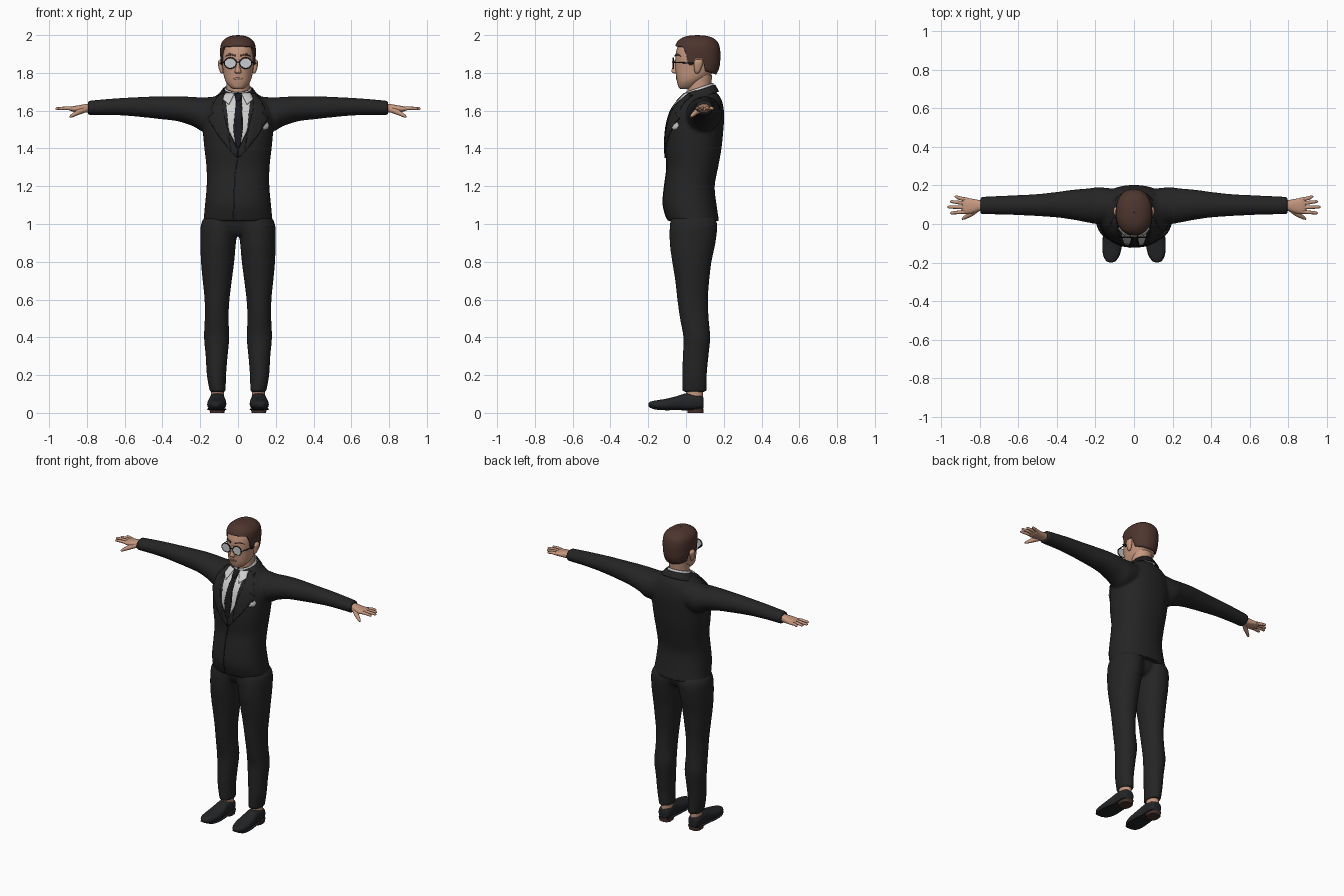
import bpy, bmesh, math
from mathutils import Vector
from mathutils.bvhtree import BVHTree

if "Cube" in bpy.data.objects:
    bpy.data.objects.remove(bpy.data.objects["Cube"])


def material(name, r, g, b):
    m = bpy.data.materials.new(name)
    m.use_nodes = True
    m.diffuse_color = (r, g, b, 1)
    m.node_tree.nodes["Principled BSDF"].inputs["Base Color"].default_value = (r, g, b, 1)
    return m


SUIT = material("suit_black", .018, .018, .018)
TIE = material("tie_black", .010, .010, .011)
SHIRT = material("shirt_white", .62, .62, .62)
SKIN = material("skin", .56, .31, .21)
LIPS = material("lips", .40, .20, .15)
HAIR = material("hair_brown", .075, .035, .027)
FRAME = material("frame_black", .012, .012, .012)
LENS = material("lens_grey", .58, .60, .62)
SHOE = material("shoe_leather", .017, .018, .020)
SOLE = material("sole_brown", .065, .032, .025)


def skin(bm, rings, closed=True, caps=True):
    """Bridge consecutive rings of points with quads."""
    rows = [[bm.verts.new(p) for p in ring] for ring in rings]
    n = len(rows[0])
    for low, high in zip(rows, rows[1:]):
        for i in range(n if closed else n - 1):
            k = (i + 1) % n
            bm.faces.new((low[i], low[k], high[k], high[i]))
    if caps:
        bm.faces.new(rows[0][::-1])
        bm.faces.new(rows[-1])


def smooth(table, steps=4):
    """Catmull-Rom interpolation of rows of numbers."""
    out = []
    for i in range(len(table) - 1):
        a, b, c, d = (table[max(0, min(len(table) - 1, i + k))] for k in (-1, 0, 1, 2))
        for s in range(steps):
            t = s / steps
            out.append(tuple(q + t * (r - p) / 2 + t * t * (p - 2.5 * q + 2 * r - w / 2)
                             + t ** 3 * (1.5 * (q - r) + (w - p) / 2)
                             for p, q, r, w in zip(a, b, c, d)))
    return out + [tuple(table[-1])]


def interp(table, x):
    for a, b in zip(table, table[1:]):
        if x <= b[0]:
            t = max(0, (x - a[0]) / (b[0] - a[0]))
            return [p + t * (q - p) for p, q in zip(a, b)]
    return list(table[-1])


def oval(angle, power):
    c, s = math.cos(angle), math.sin(angle)
    return (math.copysign(abs(c) ** (2 / power), c), math.copysign(abs(s) ** (2 / power), s))


def loft(bm, table, axis="z", n=40, power=2, flip=1, steps=4):
    """Rows are: position on axis, two centre values, two radii."""
    rings = []
    for t, a, b, ra, rb in smooth(table, steps):
        ring = []
        for i in range(n):
            u, v = oval(i * math.tau / n, power)
            p, q = a + u * ra, b + v * rb
            co = {"x": (t, p, q), "y": (p, t, q), "z": (p, q, t)}[axis]
            ring.append(Vector((co[0] * flip, co[1], co[2])))
        rings.append(ring)
    skin(bm, rings)


def tube(bm, path, radii, n=12):
    path = [Vector(p) for p in path]
    rings = []
    for i, p in enumerate(path):
        d = path[min(i + 1, len(path) - 1)] - path[max(i - 1, 0)]
        q = d.to_track_quat("Z", "Y")
        r = radii[min(i, len(radii) - 1)]
        rings.append([p + q @ Vector((r * math.cos(k * math.tau / n), r * math.sin(k * math.tau / n), 0))
                      for k in range(n)])
    skin(bm, rings)


def finish(name, bm, mat, mirror=False, thick=0, offset=0, closed=True, remesh=0):
    if closed:
        bmesh.ops.recalc_face_normals(bm, faces=bm.faces)
    mesh = bpy.data.meshes.new(name)
    bm.to_mesh(mesh)
    bm.free()
    obj = bpy.data.objects.new(name, mesh)
    bpy.context.scene.collection.objects.link(obj)
    if remesh:
        # Fuse overlapping volumes into one skin
        m = obj.modifiers.new("fuse", "REMESH")
        m.mode = "VOXEL"
        m.voxel_size = remesh
        s = obj.modifiers.new("soften", "SMOOTH")
        s.iterations = 4
        deps = bpy.context.evaluated_depsgraph_get()
        mesh = bpy.data.meshes.new_from_object(obj.evaluated_get(deps))
        obj.modifiers.clear()
        obj.data = mesh
    mesh.materials.clear()
    mesh.materials.append(mat)
    mesh.shade_smooth()
    mesh.set_sharp_from_angle(angle=math.radians(50))
    if thick:
        m = obj.modifiers.new("thickness", "SOLIDIFY")
        m.thickness, m.offset = thick, offset
    if mirror:
        obj.modifiers.new("mirror", "MIRROR").use_mirror_merge = False
    return obj


def tree_of(obj):
    return BVHTree.FromPolygons([v.co for v in obj.data.vertices],
                                [p.vertices for p in obj.data.polygons])


def plate(name, outline, tree, lift, mat, mirror=False, thick=.006, step=.015):
    """Thin panel with an x-z outline, draped on the front of a body."""
    bm = bmesh.new()
    bm.faces.new([bm.verts.new((x, 0, z)) for x, z in outline])
    bmesh.ops.triangulate(bm, faces=bm.faces)
    for axis in (0, 2):
        values = [p[axis // 2] for p in outline]
        for k in range(math.ceil(min(values) / step), math.ceil(max(values) / step)):
            co, no = Vector(), Vector()
            co[axis], no[axis] = k * step, 1
            bmesh.ops.bisect_plane(bm, geom=bm.verts[:] + bm.edges[:] + bm.faces[:],
                                   plane_co=co, plane_no=no)
    for v in bm.verts:
        hit = tree.ray_cast(Vector((v.co.x, -1, v.co.z)), Vector((0, 1, 0)))[0]
        v.co.y = (hit.y if hit else .05) - lift
    return finish(name, bm, mat, mirror, thick)


# Jacket body and sleeves
bm = bmesh.new()
torso = [(1.015, .183, -.097, .175), (1.1, .175, -.122, .162), (1.2, .166, -.115, .152),
         (1.3, .167, -.102, .17), (1.4, .178, -.108, .188), (1.5, .187, -.102, .198),
         (1.57, .188, -.087, .202), (1.62, .175, -.064, .198), (1.66, .14, -.03, .187),
         (1.69, .102, 0, .168), (1.71, .072, .02, .145)]
loft(bm, [(z, 0, (f + b) / 2, w, (b - f) / 2) for z, w, f, b in torso], power=2.25)
sleeve = [(.08, .1, 1.595, .08, .085), (.18, .095, 1.58, .095, .09), (.24, .096, 1.596, .088, .077),
          (.32, .1, 1.61, .077, .066), (.4, .1, 1.615, .066, .061), (.5, .098, 1.619, .057, .054),
          (.6, .098, 1.621, .052, .047), (.7, .097, 1.619, .048, .042), (.795, .096, 1.614, .045, .038)]
for side in (-1, 1):
    loft(bm, sleeve, "x", flip=side)
jacket = finish("jacket", bm, SUIT, remesh=.009)
chest = tree_of(jacket)

# Trousers
bm = bmesh.new()
leg = [(1.05, .085, .035, .08, .105), (1, .097, .04, .099, .125), (.9, .105, .035, .094, .121),
       (.8, .108, .031, .088, .104), (.7, .11, .033, .077, .09), (.6, .111, .035, .066, .081),
       (.5, .113, .044, .063, .076), (.4, .113, .057, .067, .071), (.3, .113, .051, .058, .068),
       (.2, .114, .045, .051, .065), (.11, .107, .045, .042, .063)]
for side in (-1, 1):
    loft(bm, leg, flip=side)
loft(bm, [(.94, 0, .035, .06, .07), (.97, 0, .037, .12, .095), (1.04, 0, .037, .16, .115)])
finish("trousers", bm, SUIT, remesh=.009)

# Shirt front, tie, lapels and front closure
plate("shirt_front", [(-.07, 1.69), (.07, 1.69), (.082, 1.62), (.052, 1.5), (0, 1.4),
                      (-.052, 1.5), (-.082, 1.62)], chest, .002, SHIRT)
plate("tie", [(-.017, 1.69), (.017, 1.69), (.011, 1.65), (.025, 1.5), (.014, 1.42), (0, 1.4),
              (-.014, 1.42), (-.025, 1.5), (-.011, 1.65)], chest, .007, TIE)
plate("tie_knot", [(-.02, 1.692), (.02, 1.692), (.011, 1.652), (-.011, 1.652)], chest, .012, TIE)
plate("collar_wings", [(.018, 1.692), (.066, 1.695), (.08, 1.66), (.048, 1.632)],
      chest, .009, SHIRT, True)
plate("lapels", [(.072, 1.692), (.084, 1.62), (.054, 1.5), (.002, 1.395), (.002, 1.35), (.04, 1.385),
                 (.105, 1.47), (.16, 1.56), (.128, 1.585), (.142, 1.61), (.105, 1.68)],
      chest, .005, SUIT, True, .008)
plate("front_seam", [(-.002, 1.36), (.003, 1.36), (-.016, 1.25), (-.021, 1.03), (-.026, 1.03),
                     (-.021, 1.25)], chest, .001, FRAME, thick=.004)
plate("pocket_square", [(.125, 1.515), (.135, 1.532), (.145, 1.528), (.155, 1.54), (.164, 1.522),
                        (.156, 1.502), (.137, 1.5)], chest, .006, SHIRT)


# Collars: bands around the neck, higher at the back
def collar(name, low, high, start, end, mat):
    band = bmesh.new()
    rings = []
    for z, rx, ry in smooth([low, high]):
        ring = []
        for i in range(41):
            a = math.radians(start + (end - start) * i / 40)
            y = .072 + ry * math.sin(a)
            ring.append((rx * math.cos(a), y, z + .35 * (y - .07)))
        rings.append(ring)
    skin(band, rings, False, False)
    finish(name, band, mat, thick=.006, closed=False)


collar("shirt_collar", (1.66, .076, .078), (1.722, .066, .07), -85, 265, SHIRT)
collar("jacket_collar", (1.665, .112, .1), (1.708, .08, .08), -45, 225, SUIT)

# Head, neck, nose and ears
bm = bmesh.new()
loft(bm, [(1.63, 0, .075, .062, .062), (1.71, 0, .07, .06, .062), (1.79, 0, .075, .062, .064)])
finish("neck", bm, SKIN)
bm = bmesh.new()
loft(bm, [(1.715, 0, -.003, .022, .026), (1.724, 0, .003, .04, .042), (1.75, 0, .016, .062, .063),
          (1.78, 0, .035, .074, .087), (1.82, 0, .05, .081, .106), (1.86, 0, .055, .086, .112),
          (1.9, 0, .057, .087, .112), (1.94, 0, .06, .082, .104), (1.965, 0, .06, .068, .088),
          (1.98, 0, .06, .04, .05)], power=2.2, n=48)
head = finish("head", bm, SKIN)
face = tree_of(head)
bm = bmesh.new()
loft(bm, [(1.796, 0, -.056, .008, .006), (1.802, 0, -.059, .017, .015), (1.812, 0, -.06, .016, .017),
          (1.835, 0, -.057, .010, .013), (1.87, 0, -.052, .008, .008)], n=20)
finish("nose", bm, SKIN)
bm = bmesh.new()
loft(bm, [(1.798, .084, .058, .005, .008), (1.81, .088, .06, .01, .015), (1.84, .092, .064, .013, .023),
          (1.86, .093, .066, .013, .023), (1.872, .09, .066, .006, .012)], n=20)
finish("ears", bm, SKIN, True)
plate("mouth", [(-.026, 1.772), (0, 1.776), (.026, 1.772), (.015, 1.765), (-.015, 1.765)],
      face, .001, LIPS, thick=.004)
plate("eyebrows", [(.014, 1.887), (.045, 1.894), (.066, 1.887), (.045, 1.902), (.014, 1.896)],
      face, .002, HAIR, True)

# Hair: a shell whose lower edge follows the hairline
shape = smooth([(1.78, .052, .08, .102), (1.82, .058, .087, .116), (1.86, .06, .092, .121),
                (1.92, .06, .095, .121), (1.96, .06, .087, .11), (1.985, .06, .062, .082),
                (1.996, .06, .034, .048), (2, .06, .002, .002)])
hairline = [(-1, 1.942), (-.6, 1.937), (-.45, 1.9), (-.36, 1.842), (-.18, 1.842), (-.1, 1.875),
            (.2, 1.875), (.36, 1.81), (1, 1.79)]
bm = bmesh.new()
rings = []
for k in range(25):
    ring = []
    for i in range(96):
        a = i * math.tau / 96
        base = interp(hairline, math.sin(a))[1]
        z, yc, rx, ry = interp(shape, base + (2 - base) * math.sin(k / 24 * math.pi / 2))
        u, v = oval(a, 2.2)
        ring.append((u * rx, yc + v * ry, z))
    rings.append(ring)
skin(bm, rings, caps=False)
finish("hair", bm, HAIR, thick=.01, offset=-1, closed=False)

# Glasses
EYE = Vector((.041, -.068, 1.852))
circle = [EYE + Vector((.031 * math.cos(i * math.tau / 32), 0, .028 * math.sin(i * math.tau / 32)))
          for i in range(33)]
bm = bmesh.new()
tube(bm, circle, [.0032], 8)
tube(bm, [(.073, -.067, 1.856), (.08, -.055, 1.856), (.087, 0, 1.853), (.097, .06, 1.85)], [.003], 8)
tube(bm, [(0, -.072, 1.858), (.012, -.07, 1.857)], [.003], 8)
finish("glasses_frame", bm, FRAME, True)
bm = bmesh.new()
skin(bm, [[p + Vector((0, dy, 0)) for p in circle[:-1]] for dy in (-.002, .002)])
finish("lenses", bm, LENS, True)

# Hands
bm = bmesh.new()
loft(bm, [(.77, .096, 1.613, .026, .023), (.8, .096, 1.613, .028, .023), (.835, .093, 1.61, .037, .02),
          (.875, .094, 1.609, .042, .014), (.89, .094, 1.609, .034, .008)], "x", n=24, power=2.4)
for root, tip, length in ((.126, .142, .928), (.106, .116, .952), (.085, .088, .966), (.064, .057, .952)):
    mid = (root + tip) / 2
    tube(bm, [(.865, root, 1.609), (.905, mid, 1.613), (length - .006, tip, 1.611), (length, tip, 1.61)],
         [.0105, .0095, .0075, .003])
tube(bm, [(.81, .08, 1.606), (.845, .052, 1.592), (.88, .031, 1.573), (.89, .025, 1.567)],
     [.016, .014, .009, .004])
finish("hands", bm, SKIN, True)

# Ankles, shoes, soles and heels
bm = bmesh.new()
loft(bm, [(.07, .109, .045, .034, .045), (.14, .109, .045, .034, .045)])
finish("ankles", bm, SKIN, True)
last = [(.093, .11, .055, .01, .02), (.086, .11, .055, .033, .034), (.05, .11, .059, .042, .043),
        (0, .11, .059, .042, .045), (-.05, .111, .052, .048, .036), (-.11, .113, .045, .05, .029),
        (-.16, .117, .043, .042, .023), (-.19, .119, .045, .025, .014), (-.199, .119, .046, .008, .005)]
bm = bmesh.new()
loft(bm, last, "y", power=2.5)
finish("shoes", bm, SHOE, True)
bm = bmesh.new()
loft(bm, [(y, x, z - rz * .9, rx + .001, .005) for y, x, z, rx, rz in last], "y", power=3)
finish("soles", bm, SHOE, True)
bm = bmesh.new()
loft(bm, [(0, .11, .05, .039, .042), (.024, .11, .05, .041, .043)], power=2.8)
finish("heels", bm, SOLE, True)
